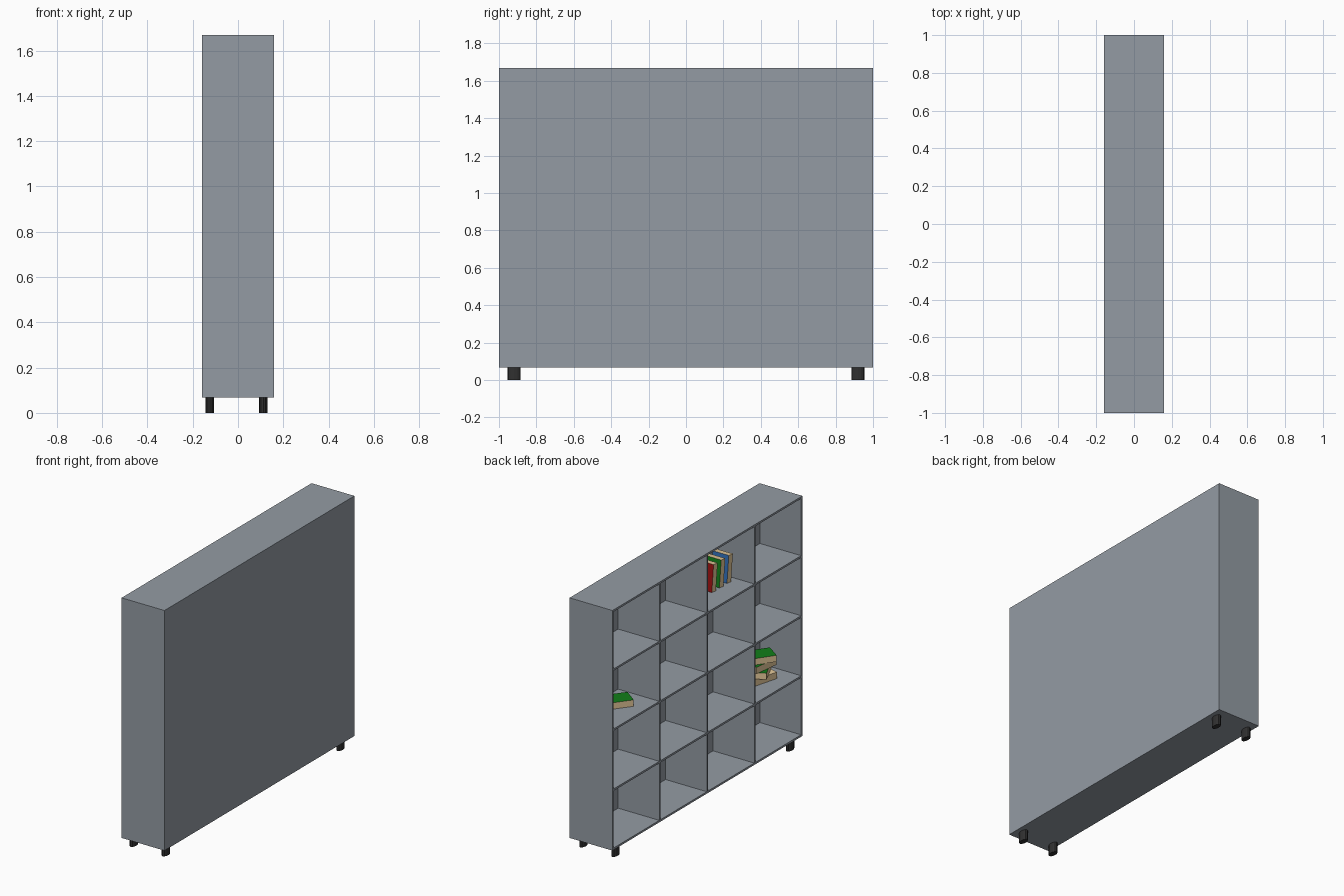
import bpy, bmesh, math
from mathutils import Matrix, Vector

if "Cube" in bpy.data.objects:
    bpy.data.objects.remove(bpy.data.objects["Cube"])

HX, Z0, Z1, T, BACK = 0.158, 0.068, 1.668, 0.013, 0.012


def material(name, rgb):
    m = bpy.data.materials.new(name)
    m.diffuse_color = (*rgb, 1)
    m.use_nodes = True
    m.node_tree.nodes["Principled BSDF"].inputs["Base Color"].default_value = m.diffuse_color
    return m


BODY = material("slate_grey", (0.295, 0.33, 0.37))
PAGES = material("paper", (0.80, 0.60, 0.33))
GREEN = material("green_cover", (0.006, 0.21, 0.01))
RED = material("red_cover", (0.33, 0.006, 0.006))
BLUE = material("blue_cover", (0.03, 0.15, 0.45))
DARK = material("dark_foot", (0.03, 0.03, 0.03))


def finish(bm, name, mats=()):
    me = bpy.data.meshes.new(name)
    bm.to_mesh(me)
    bm.free()
    for m in mats:
        me.materials.append(m)
    ob = bpy.data.objects.new(name, me)
    bpy.context.collection.objects.link(ob)
    return ob


def box(name, lo, hi):
    lo, hi = Vector(lo), Vector(hi)
    bm = bmesh.new()
    bmesh.ops.create_cube(bm, size=1, matrix=Matrix.LocRotScale(
        (lo + hi) / 2, None, hi - lo))
    return finish(bm, name, (BODY,))


def book(name, cover, size, place):
    # paper-edged block whose two broad faces carry the cover colour
    bm = bmesh.new()
    bmesh.ops.create_cube(bm, size=1, matrix=Matrix.Diagonal((*size, 1)))
    bm.normal_update()
    for f in bm.faces:
        f.material_index = 1 if abs(f.normal.z) > 0.5 else 0
    bm.transform(place)
    return finish(bm, name, (PAGES, cover))


# Cabinet shell, open towards -x
box("top_panel", (-HX, -1, Z1 - T), (HX, 1, Z1))
box("bottom_panel", (-HX, -1, Z0), (HX, 1, Z0 + T))
for s, side in ((-1, "front"), (1, "rear")):
    y0, y1 = sorted((s, s * (1 - T)))
    box(side + "_side_panel", (-HX, y0, Z0 + T), (HX, y1, Z1 - T))
box("back_panel", (HX - BACK, -1 + T, Z0 + T), (HX, 1 - T, Z1 - T))

# Dividers and shelves forming a four by four grid
for i in (1, 2, 3):
    z = Z0 + 0.4 * i
    box(f"shelf_{i}", (-HX, -1 + T, z - T / 2), (HX - BACK, 1 - T, z + T / 2))
    y = -1 + 0.5 * i
    for k in range(4):
        lo = Z0 + 0.4 * k + (T if k == 0 else T / 2)
        hi = Z0 + 0.4 * (k + 1) - (T if k == 3 else T / 2)
        box(f"divider_{i}_{k + 1}", (-HX, y - T / 2, lo), (HX - BACK, y + T / 2, hi))

# Oval feet
for i, x in enumerate((-0.124, 0.112)):
    for j, y in enumerate((-0.919, 0.919)):
        bm = bmesh.new()
        bmesh.ops.create_cone(bm, cap_ends=True, segments=12, radius1=1, radius2=1,
                              depth=Z0, matrix=Matrix.Translation((x, y, Z0 / 2))
                              @ Matrix.Diagonal((0.019, 0.035, 1, 1)))
        finish(bm, f"foot_{i}_{j}", (DARK,))


def flat(x, y, z, deg):
    return Matrix.Translation((x, y, z)) @ Matrix.Rotation(math.radians(deg), 4, 'Z')


# Single book lying on the third level
TH = 0.043
floor = Z0 + 0.8 + T / 2
book("lying_book", GREEN, (0.12, 0.18, TH), flat(0.03, 0.69, floor + TH / 2, -37))

# Pile of books on the second level
floor = Z0 + 0.4 + T / 2
pile = ((PAGES, -15), (GREEN, 25), (GREEN, -8), (GREEN, -35))
for i, (cover, deg) in enumerate(pile):
    book(f"pile_book_{i + 1}", cover, (0.12, 0.18, TH),
         flat(0.02, -0.80, floor + TH * (i + 0.5), deg))

# Row of books leaning slightly on the top level
floor = Z0 + 1.2 + T / 2
lean = math.radians(6)
for i, cover in enumerate((BLUE, GREEN, RED)):
    w, h, d = TH, 0.18, 0.12
    rise = (h * math.cos(lean) + w * math.sin(lean)) / 2
    place = (Matrix.Translation((0.036, -0.428 + 0.08 * i, floor + rise))
             @ Matrix.Rotation(lean, 4, 'X') @ Matrix.Rotation(math.pi / 2, 4, 'X'))
    book(f"standing_book_{i + 1}", cover, (d, h, w), place)
